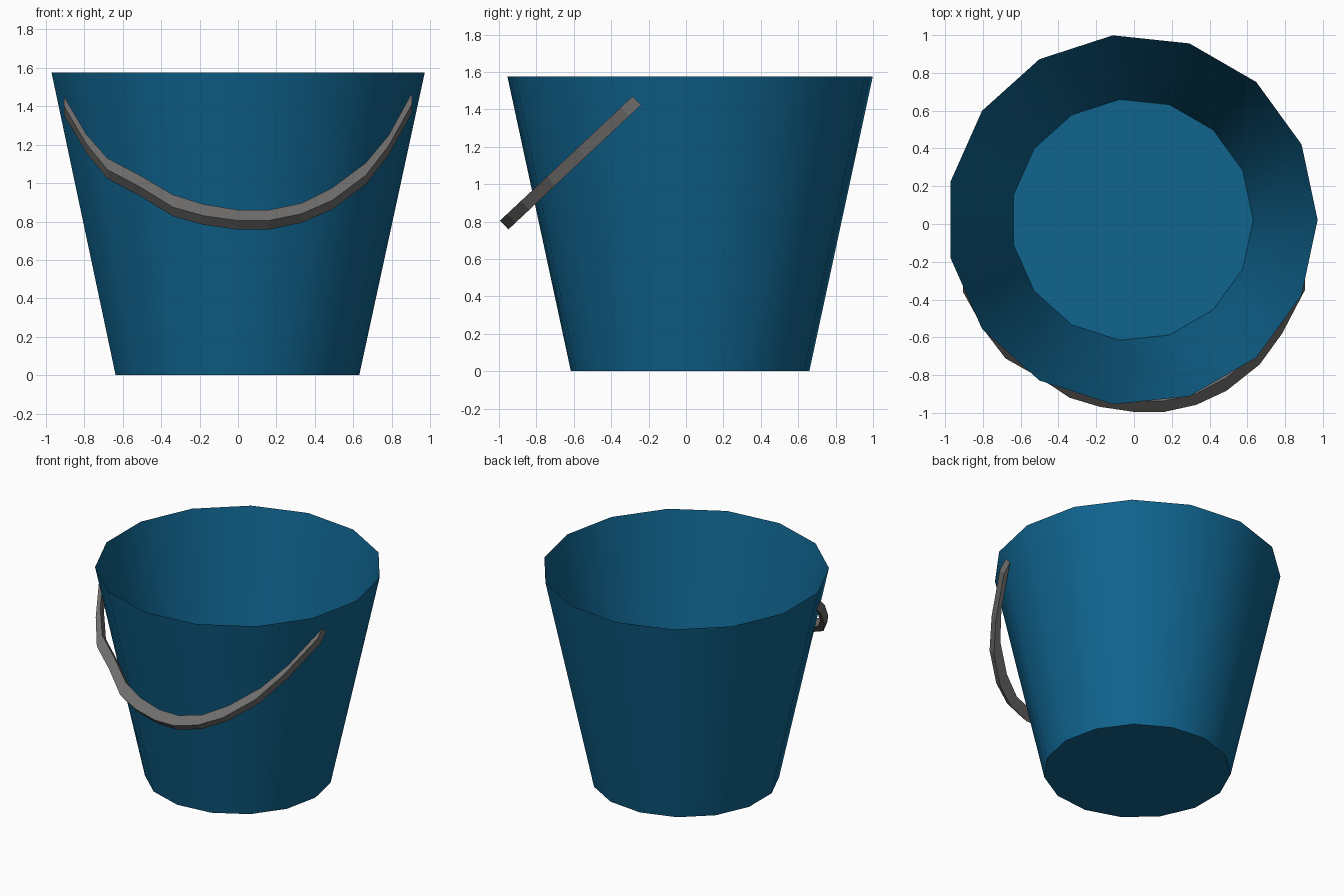
import bpy, bmesh, math

if "Cube" in bpy.data.objects:
    bpy.data.objects.remove(bpy.data.objects["Cube"])

def material(name, rgb):
    m = bpy.data.materials.new(name)
    m.diffuse_color = (*rgb, 1)
    m.use_nodes = True
    m.node_tree.nodes["Principled BSDF"].inputs["Base Color"].default_value = m.diffuse_color
    return m

blue = material("bucket blue", (0.005, 0.125, 0.27))
grey = material("handle grey", (0.16, 0.155, 0.152))

def loft(name, rings, mat, cap_start=True, cap_end=True):
    """Skin a list of closed rings into one mesh object."""
    bm = bmesh.new()
    loops = [[bm.verts.new(p) for p in ring] for ring in rings]
    n = len(loops[0])
    for a, b in zip(loops, loops[1:]):
        for i in range(n):
            j = (i + 1) % n
            bm.faces.new((a[i], a[j], b[j], b[i]))
    if cap_start:
        bm.faces.new(loops[0][::-1])
    if cap_end:
        bm.faces.new(loops[-1])
    bmesh.ops.recalc_face_normals(bm, faces=bm.faces)
    mesh = bpy.data.meshes.new(name)
    bm.to_mesh(mesh)
    bm.free()
    mesh.materials.append(mat)
    obj = bpy.data.objects.new(name, mesh)
    bpy.context.collection.objects.link(obj)
    return obj

# Bucket: open 15-sided tapered shell with a flat floor
SIDES = 15
def ring(radius, z):
    return [(-0.01 + radius * math.cos(math.tau * i / SIDES),
             0.022 + radius * math.sin(math.tau * i / SIDES), z) for i in range(SIDES)]

bucket = loft("bucket", [ring(0.641, 0), ring(0.982, 1.575)], blue, cap_end=False)
bpy.context.view_layer.objects.active = bucket
bucket.select_set(True)
bpy.ops.object.shade_smooth_by_angle(angle=math.radians(35))

# Handle: square bar hanging forward in a tilted plane (x, outer z, inner z)
path = [(-0.905, 1.40, 1.45), (-0.79, 1.205, 1.255), (-0.68, 1.07, 1.13),
        (-0.51, 0.98, 1.04), (-0.34, 0.875, 0.94), (-0.18, 0.83, 0.89),
        (0.0, 0.805, 0.86), (0.16, 0.805, 0.86), (0.33, 0.84, 0.895),
        (0.49, 0.91, 0.975), (0.665, 1.04, 1.105), (0.785, 1.195, 1.25),
        (0.905, 1.41, 1.47)]

def section(x, outer, inner):
    front = [(-1.0 + (z - 0.80) / 0.9375, z) for z in (outer, inner)]
    back = [(y + 0.045, z - 0.047) for y, z in reversed(front)]
    return [(x, y, z) for y, z in front + back]

loft("handle", [section(*p) for p in path], grey)
